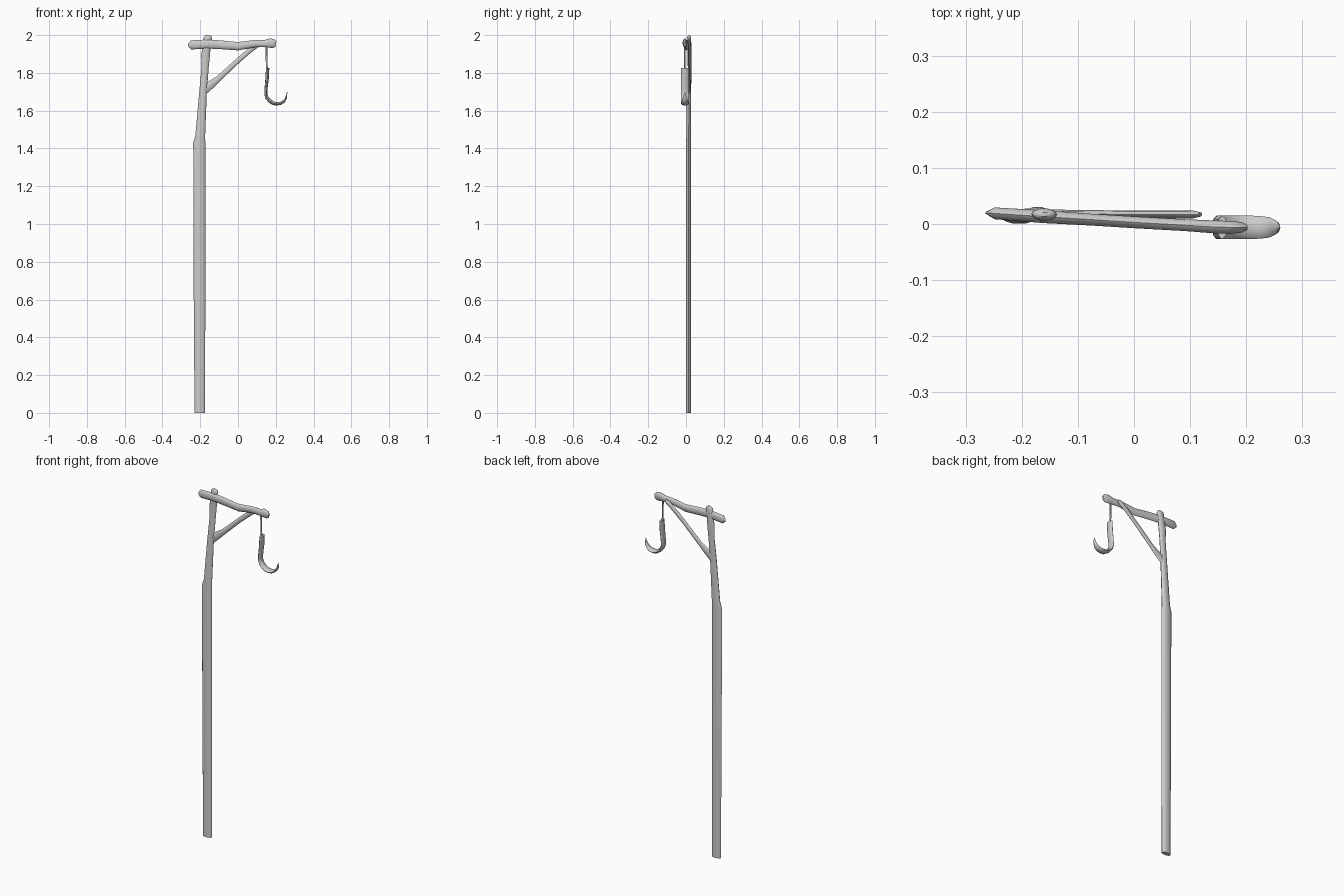
import bpy, bmesh, math
from mathutils import Vector


def limb(name, rings, sides=10, angle=40, mitre_ends=()):
    """Loft elliptical rings (x, y, z, half thickness in xz plane, half depth in y)."""
    bm = bmesh.new()
    pts = [Vector(r[:3]) for r in rings]
    loops = []
    for i, (x, y, z, rx, ry) in enumerate(rings):
        t = pts[min(i + 1, len(pts) - 1)] - pts[max(i - 1, 0)]
        side = Vector((t.z, 0, -t.x)).normalized()
        loop = []
        for k in range(sides):
            a = 2 * math.pi * k / sides
            off = side * (rx * math.cos(a)) + Vector((0, ry * math.sin(a), 0))
            loop.append(bm.verts.new(pts[i] + off))
        loops.append(loop)
    for a, b in zip(loops, loops[1:]):
        for k in range(sides):
            n = (k + 1) % sides
            bm.faces.new((a[k], a[n], b[n], b[k]))
    bm.faces.new(list(reversed(loops[0])))
    bm.faces.new(loops[-1])
    bmesh.ops.recalc_face_normals(bm, faces=bm.faces)
    mesh = bpy.data.meshes.new(name)
    bm.to_mesh(mesh)
    bm.free()
    obj = bpy.data.objects.new(name, mesh)
    bpy.context.collection.objects.link(obj)
    bpy.ops.object.select_all(action='DESELECT')
    obj.select_set(True)
    bpy.context.view_layer.objects.active = obj
    bpy.ops.object.shade_smooth_by_angle(angle=math.radians(angle))
    return obj


# Tall flattened post, bent above the shoulder
limb("post", [
    (-0.202, 0.013, 0.000, 0.028, 0.013),
    (-0.204, 0.013, 0.700, 0.031, 0.013),
    (-0.205, 0.013, 1.430, 0.032, 0.013),
    (-0.200, 0.014, 1.465, 0.026, 0.013),
    (-0.185, 0.016, 1.700, 0.020, 0.012),
    (-0.174, 0.019, 1.830, 0.019, 0.010),
    (-0.172, 0.019, 1.890, 0.023, 0.012),
    (-0.163, 0.018, 1.960, 0.020, 0.010),
    (-0.160, 0.017, 1.985, 0.023, 0.011),
    (-0.159, 0.017, 1.995, 0.018, 0.008),
    (-0.159, 0.017, 2.000, 0.008, 0.004),
])

# Crooked cross beam
limb("cross_beam", [
    (-0.264, 0.020, 1.947, 0.008, 0.002),
    (-0.248, 0.019, 1.948, 0.024, 0.011),
    (-0.160, 0.013, 1.953, 0.024, 0.012),
    (-0.080, 0.008, 1.948, 0.023, 0.011),
    (0.000, 0.003, 1.941, 0.022, 0.011),
    (0.090, -0.002, 1.955, 0.019, 0.011),
    (0.140, -0.005, 1.955, 0.019, 0.012),
    (0.170, -0.006, 1.958, 0.025, 0.012),
    (0.190, -0.006, 1.954, 0.023, 0.010),
    (0.200, -0.006, 1.952, 0.014, 0.005),
])

# Diagonal brace
limb("brace", [
    (-0.185, 0.018, 1.710, 0.028, 0.008),
    (-0.150, 0.018, 1.733, 0.022, 0.008),
    (-0.105, 0.018, 1.768, 0.015, 0.007),
    (0.000, 0.017, 1.865, 0.013, 0.007),
    (0.070, 0.017, 1.926, 0.014, 0.007),
    (0.105, 0.017, 1.951, 0.014, 0.007),
    (0.118, 0.017, 1.958, 0.007, 0.004),
], sides=8)

# Rope holding the hook
limb("rope", [
    (0.150, -0.006, 1.950, 0.005, 0.004),
    (0.153, -0.006, 1.810, 0.005, 0.004),
], sides=8)

# Wide hook tapering to a point
limb("hook", [
    (0.157, -0.006, 1.826, 0.009, 0.021),
    (0.154, -0.006, 1.770, 0.009, 0.021),
    (0.148, -0.006, 1.715, 0.008, 0.021),
    (0.147, -0.006, 1.687, 0.008, 0.021),
    (0.154, -0.006, 1.668, 0.009, 0.021),
    (0.170, -0.006, 1.650, 0.010, 0.021),
    (0.188, -0.006, 1.639, 0.010, 0.021),
    (0.207, -0.006, 1.636, 0.009, 0.021),
    (0.226, -0.006, 1.639, 0.008, 0.020),
    (0.242, -0.006, 1.648, 0.007, 0.018),
    (0.255, -0.006, 1.667, 0.005, 0.011),
    (0.260, -0.006, 1.698, 0.001, 0.001),
], sides=8, angle=50)
